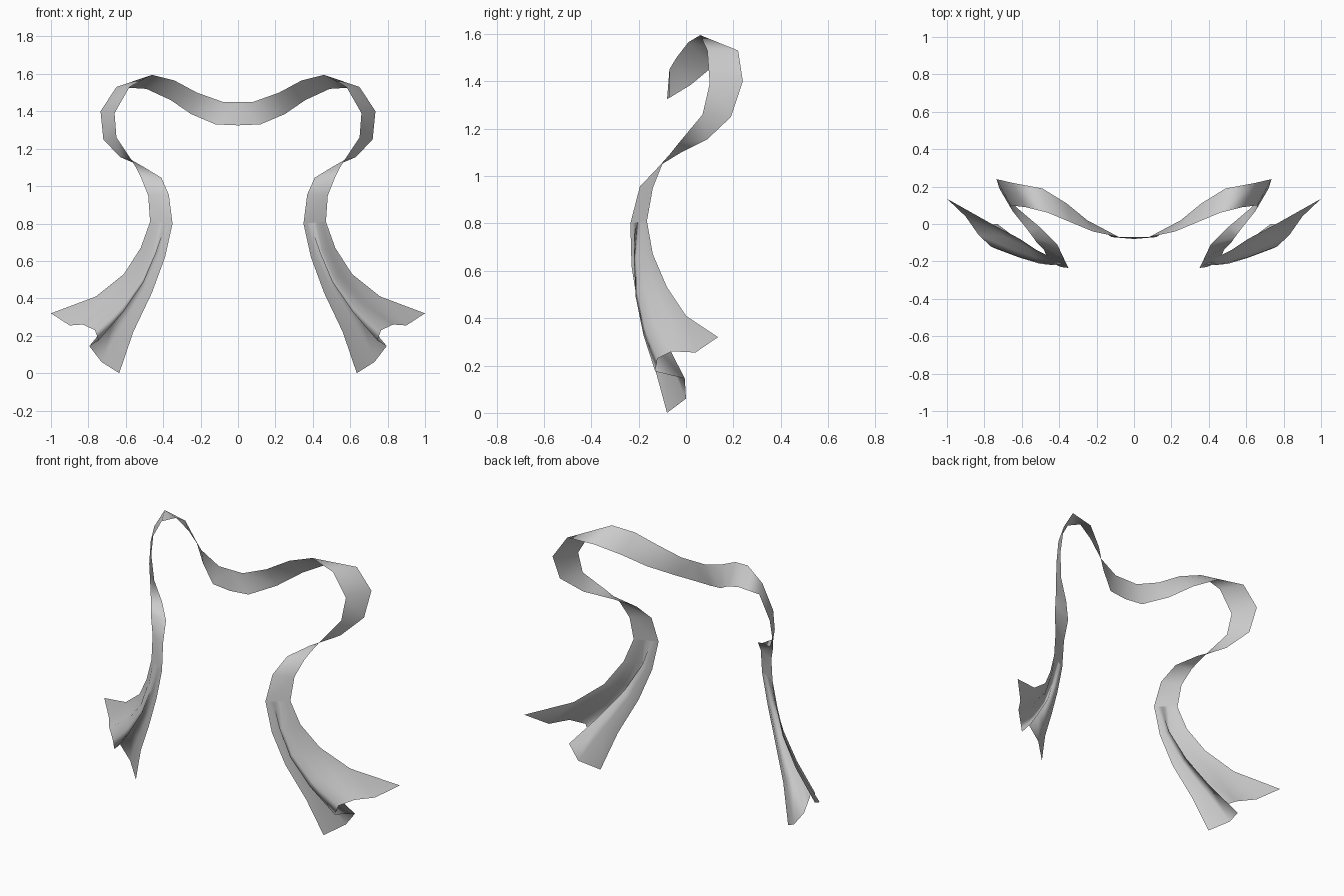
import bpy
import bmesh
from mathutils import Vector

# Remove the default cube only
cube = bpy.data.objects.get("Cube")
if cube:
    bpy.data.objects.remove(cube, do_unlink=True)


def path(*points):
    """Turn points given in hundredths of a unit into vectors."""
    return [Vector(p) / 100 for p in points]


def make_material(name, colour):
    material = bpy.data.materials.new(name)
    material.use_nodes = True
    material.diffuse_color = colour
    shader = next(n for n in material.node_tree.nodes if n.type == 'BSDF_PRINCIPLED')
    shader.inputs["Base Color"].default_value = colour
    return material


# Rails of the narrow band, from the middle of the drape down to the waist of the tail
upper_rail = path((0, -7, 145), (8, -7, 145), (22, -4, 150), (34, 1, 156.5),
                  (46, 6, 159.5), (58, 9, 153), (66, 10, 139), (65, 7, 126),
                  (57, -3, 114), (54, -7, 109), (52, -10, 105), (48, -14, 95),
                  (47, -16.5, 81))
lower_rail = path((0, -8, 132.5), (12, -7, 133), (25, 2, 138.5), (36, 11, 146),
                  (49, 19, 152), (65, 22, 153), (73.5, 24, 140), (72, 19, 125),
                  (63, 9, 115.5), (50, -2, 110), (41, -11, 104.5), (37, -19.5, 95.5),
                  (35, -23.5, 80))

# Outer and inner rails of the flared tail, and its pleated hem
tail_outer = path((52, -14, 67), (61, -8, 53), (76, 0, 41))
tail_inner = path((39, -23, 62), (46, -20, 43), (56, -14, 22))
pleat_depth = (0.2, 0.45, 0.7)
hem = path((100, 13.5, 32), (90, 4, 25.5), (83, -6, 26), (76.5, -12, 23),
           (74.5, -13, 17.5), (79.5, -0.5, 14.5), (73, 0, 6), (63.5, -8, 0))
steps = len(hem) - 1


def cross_section(outer, inner, depth):
    """Row across the tail that takes on the pleats of the hem by depth."""
    row = []
    for i, corner in enumerate(hem):
        t = i / steps
        pleat = corner - hem[0].lerp(hem[-1], t)
        row.append(outer.lerp(inner, t) + pleat * depth)
    return row


def build_ribbon():
    bm = bmesh.new()

    # Narrow twisting band, split along the diagonal so the shoulder folds cleanly
    upper = [bm.verts.new(p) for p in upper_rail]
    lower = [bm.verts.new(p) for p in lower_rail]
    for i in range(len(upper) - 1):
        bm.faces.new((upper[i], lower[i], lower[i + 1]))
        bm.faces.new((upper[i], lower[i + 1], upper[i + 1]))

    # Flared tail, its first row fanning out of the last edge of the band
    rows = [[bm.verts.new(p) for p in cross_section(a, b, depth)]
            for a, b, depth in zip(tail_outer, tail_inner, pleat_depth)]
    rows.append([bm.verts.new(p) for p in hem])
    waist = [upper[-1]]
    waist += [bm.verts.new(upper[-1].co.lerp(lower[-1].co, i / steps))
              for i in range(1, steps)]
    waist.append(lower[-1])
    rows.insert(0, waist)
    for top, bottom in zip(rows, rows[1:]):
        for i in range(steps):
            bm.faces.new((top[i], top[i + 1], bottom[i + 1], bottom[i]))

    for face in bm.faces:
        face.smooth = True
    mesh = bpy.data.meshes.new("ribbon")
    bm.to_mesh(mesh)
    bm.free()
    return mesh


# One sheet of cloth, mirrored across the middle
ribbon = bpy.data.objects.new("ribbon", build_ribbon())
bpy.context.collection.objects.link(ribbon)
ribbon.data.materials.append(make_material("light grey cloth", (0.6, 0.6, 0.6, 1)))
mirror = ribbon.modifiers.new("mirror", 'MIRROR')
mirror.use_axis = (True, False, False)
mirror.use_clip = True
mirror.merge_threshold = 0.001
